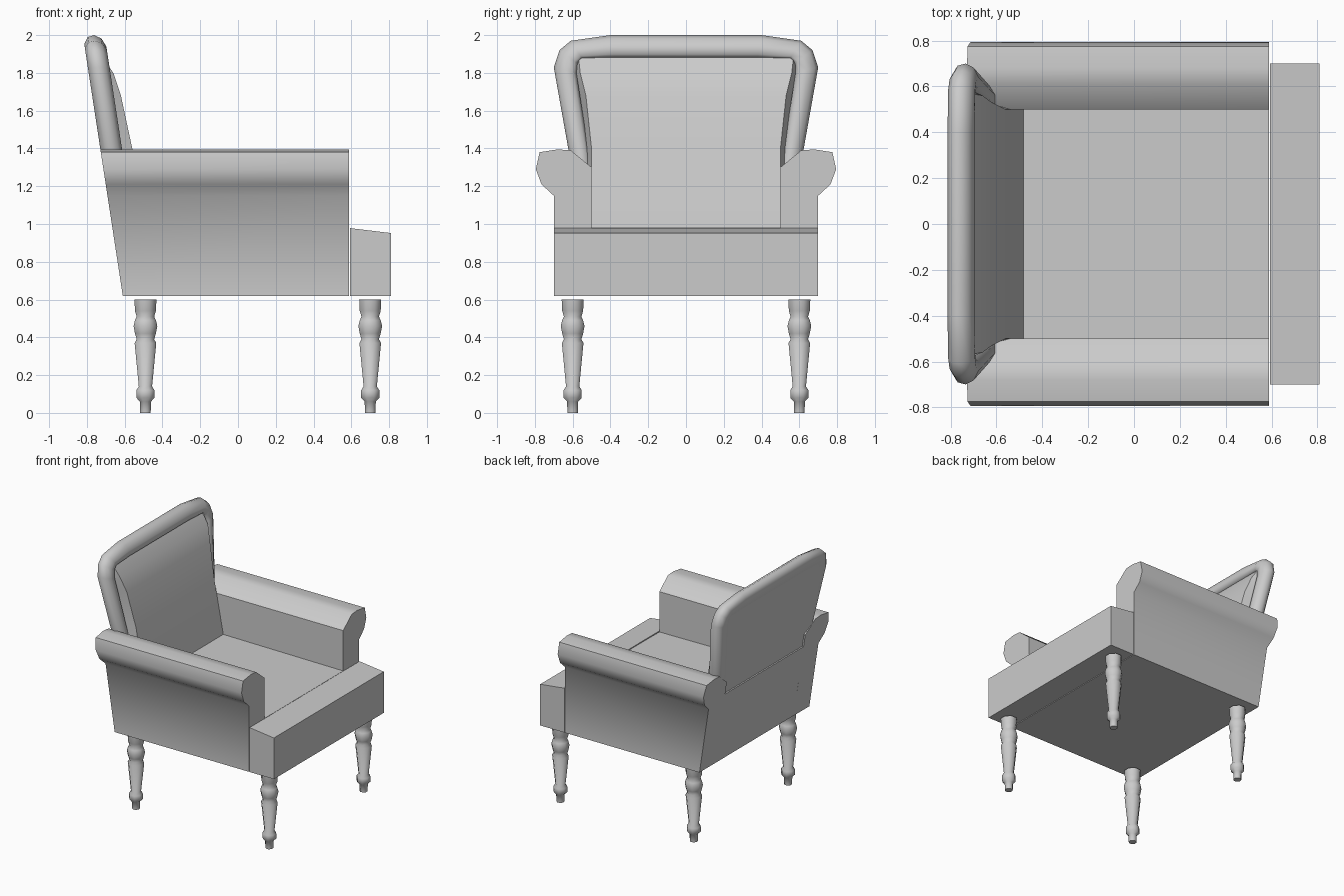
import bpy
import bmesh
import math
from mathutils import Vector

if "Cube" in bpy.data.objects:
    bpy.data.objects.remove(bpy.data.objects["Cube"])

grey = bpy.data.materials.new("plain grey fabric")
grey.use_nodes = True
COLOUR = (0.6, 0.6, 0.6, 1)
grey.diffuse_color = COLOUR
grey.node_tree.nodes["Principled BSDF"].inputs["Base Color"].default_value = COLOUR


def loft(name, rings, smooth=35):
    """Skin matching closed rings of points and cap both ends."""
    bm = bmesh.new()
    loops = [[bm.verts.new(p) for p in ring] for ring in rings]
    n = len(loops[0])
    for a, b in zip(loops, loops[1:]):
        for i in range(n):
            j = (i + 1) % n
            bm.faces.new((a[i], a[j], b[j], b[i]))
    bm.faces.new(loops[0])
    bm.faces.new(loops[-1])
    bmesh.ops.recalc_face_normals(bm, faces=bm.faces)
    mesh = bpy.data.meshes.new(name)
    bm.to_mesh(mesh)
    bm.free()
    obj = bpy.data.objects.new(name, mesh)
    bpy.context.collection.objects.link(obj)
    mesh.materials.append(grey)
    bpy.ops.object.select_all(action='DESELECT')
    obj.select_set(True)
    bpy.context.view_layer.objects.active = obj
    if smooth:
        bpy.ops.object.shade_smooth_by_angle(angle=math.radians(smooth))
    return obj


def back_x(z):
    """Raked rear plane shared by the body and the backrest."""
    return -0.61 - 0.153 * (z - 0.62)


# Rolled arms, from raked rear to upright front
arm_profile = [(0.5, 0.62), (0.7, 0.62), (0.7, 1.15), (0.765, 1.21), (0.795, 1.29),
               (0.775, 1.38), (0.68, 1.395), (0.61, 1.39), (0.5, 1.3)]
for side, label in ((1, "left"), (-1, "right")):
    rear = [(back_x(z), side * y, z) for y, z in arm_profile]
    front = [(0.588, side * y, z) for y, z in arm_profile]
    loft(f"arm_{'rear' if side > 0 else 'front'}_side", [rear, front], 50)

# Seat base between the arms, and the wide front cushion
seat = [(back_x(0.62), 0.62), (0.588, 0.62), (0.588, 0.975), (back_x(0.98), 0.985)]
loft("seat", [[(x, y, z) for x, z in seat] for y in (-0.5, 0.5)], 0)
apron = [(0.594, 0.62), (0.81, 0.62), (0.81, 0.952), (0.594, 0.978)]
loft("seat_front", [[(x, y, z) for x, z in apron] for y in (-0.7, 0.7)], 0)

# Back cushion: height, front half width, front x
cushion_rows = [(0.95, 0.5, -0.475), (1.4, 0.5, -0.56), (1.68, 0.53, -0.62),
                (1.8, 0.56, -0.66), (1.89, 0.57, -0.72)]
rings = []
for z, w, x in cushion_rows:
    rear_x = back_x(z) + 0.012
    rings.append([(x, -w, z), (x, w, z), (rear_x, w + 0.05, z), (rear_x, -w - 0.05, z)])
loft("back_cushion", rings, 30)
# Flat lower back between the arms
loft("lower_back", [[(back_x(z) + d, y, z) for d, y in
                     ((0, -0.5), (0, 0.5), (0.08, 0.5), (0.08, -0.5))]
                    for z in (0.9, 1.2)], 0)

# Rounded rim around the backrest: outer and inner half outlines
outer_half = [(0.56, 0.92), (0.62, 1.38), (0.7, 1.83), (0.67, 1.92), (0.61, 1.97), (0.4, 2.0)]
inner_half = [(0.47, 0.92), (0.515, 1.38), (0.58, 1.8), (0.575, 1.85), (0.55, 1.875), (0.38, 1.88)]


def both_sides(half):
    return half + [(-y, z) for y, z in reversed(half)]


# Section: inset fraction from outer to inner, and depth from the rear plane
section = [(1, 0.012), (0.4, 0.0), (0.08, 0.025), (0, 0.06), (0.15, 0.095),
           (0.5, 0.115), (0.85, 0.11), (1, 0.085)]
rim = []
for (yo, zo), (yi, zi) in zip(both_sides(outer_half), both_sides(inner_half)):
    ring = []
    for t, depth in section:
        z = zo + (zi - zo) * t
        ring.append(Vector((back_x(z) + depth, yo + (yi - yo) * t, z)))
    rim.append(ring)
loft("back_rim", rim, 60)

# Turned legs: height and radius
leg_profile = [(0, 0.03), (0.06, 0.032), (0.08, 0.052), (0.12, 0.052), (0.14, 0.038),
               (0.37, 0.062), (0.39, 0.05), (0.42, 0.06), (0.46, 0.068), (0.49, 0.06),
               (0.51, 0.05), (0.54, 0.06), (0.6, 0.063)]
SIDES = 8
angles = [2 * math.pi * (i + 0.5) / SIDES for i in range(SIDES)]
for cx, place in ((0.7, "front"), (-0.49, "back")):
    for cy, side in ((0.6, "left"), (-0.6, "right")):
        loft(f"{place}_{side}_leg",
             [[(cx + r * math.cos(a), cy + r * math.sin(a), z) for a in angles]
              for z, r in leg_profile], 50)
